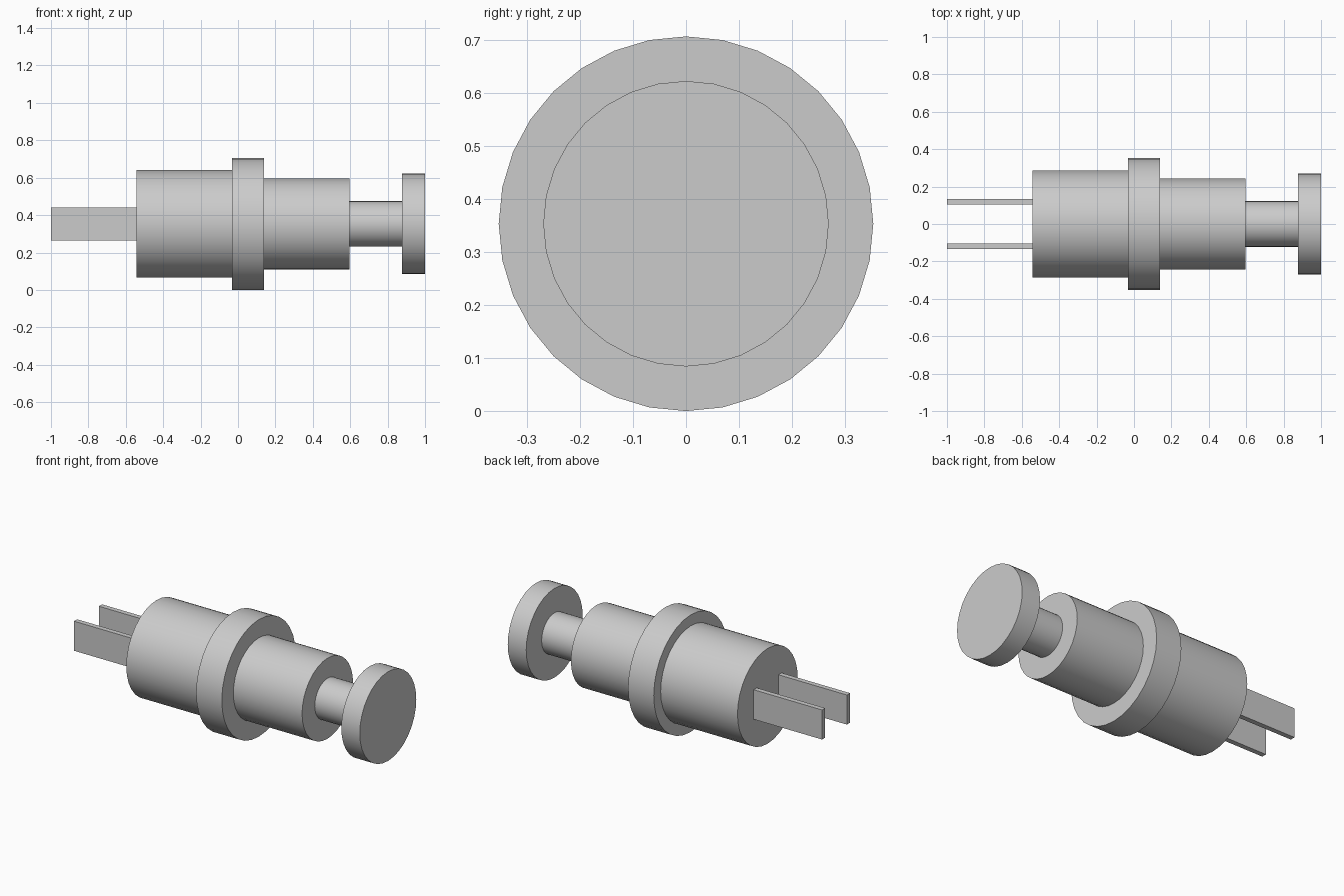
import bpy
import math

cube = bpy.data.objects.get("Cube")
if cube:
    bpy.data.objects.remove(cube, do_unlink=True)

AXIS_Z = 0.353  # height of the shared axis

grey = bpy.data.materials.new("plain grey")
grey.use_nodes = True
grey.diffuse_color = (0.6, 0.6, 0.6, 1)
grey.node_tree.nodes["Principled BSDF"].inputs["Base Color"].default_value = (0.6, 0.6, 0.6, 1)


def disc(name, x0, x1, radius):
    """Cylinder lying along x between x0 and x1."""
    bpy.ops.mesh.primitive_cylinder_add(
        vertices=32, radius=radius, depth=x1 - x0,
        location=((x0 + x1) / 2, 0, AXIS_Z), rotation=(0, math.pi / 2, 0))
    obj = bpy.context.object
    obj.name = name
    obj.data.materials.append(grey)
    bpy.ops.object.transform_apply(location=False, rotation=True, scale=True)
    bpy.ops.object.shade_smooth_by_angle(angle=math.radians(30))


def blade(name, y):
    """Flat contact blade sticking out of the rear of the body."""
    bpy.ops.mesh.primitive_cube_add(size=1, location=(-0.772, y, AXIS_Z))
    obj = bpy.context.object
    obj.name = name
    obj.scale = (0.456, 0.03, 0.178)
    obj.data.materials.append(grey)
    bpy.ops.object.transform_apply(location=False, rotation=False, scale=True)


# Stepped round parts, from the contacts to the push cap
disc("rear_body", -0.544, -0.032, 0.287)
disc("flange", -0.032, 0.139, 0.353)
disc("front_barrel", 0.139, 0.597, 0.243)
disc("plunger_shaft", 0.597, 0.877, 0.122)
disc("push_cap", 0.877, 1.0, 0.269)

# Pair of contacts
blade("left_contact", -0.118)
blade("right_contact", 0.118)
